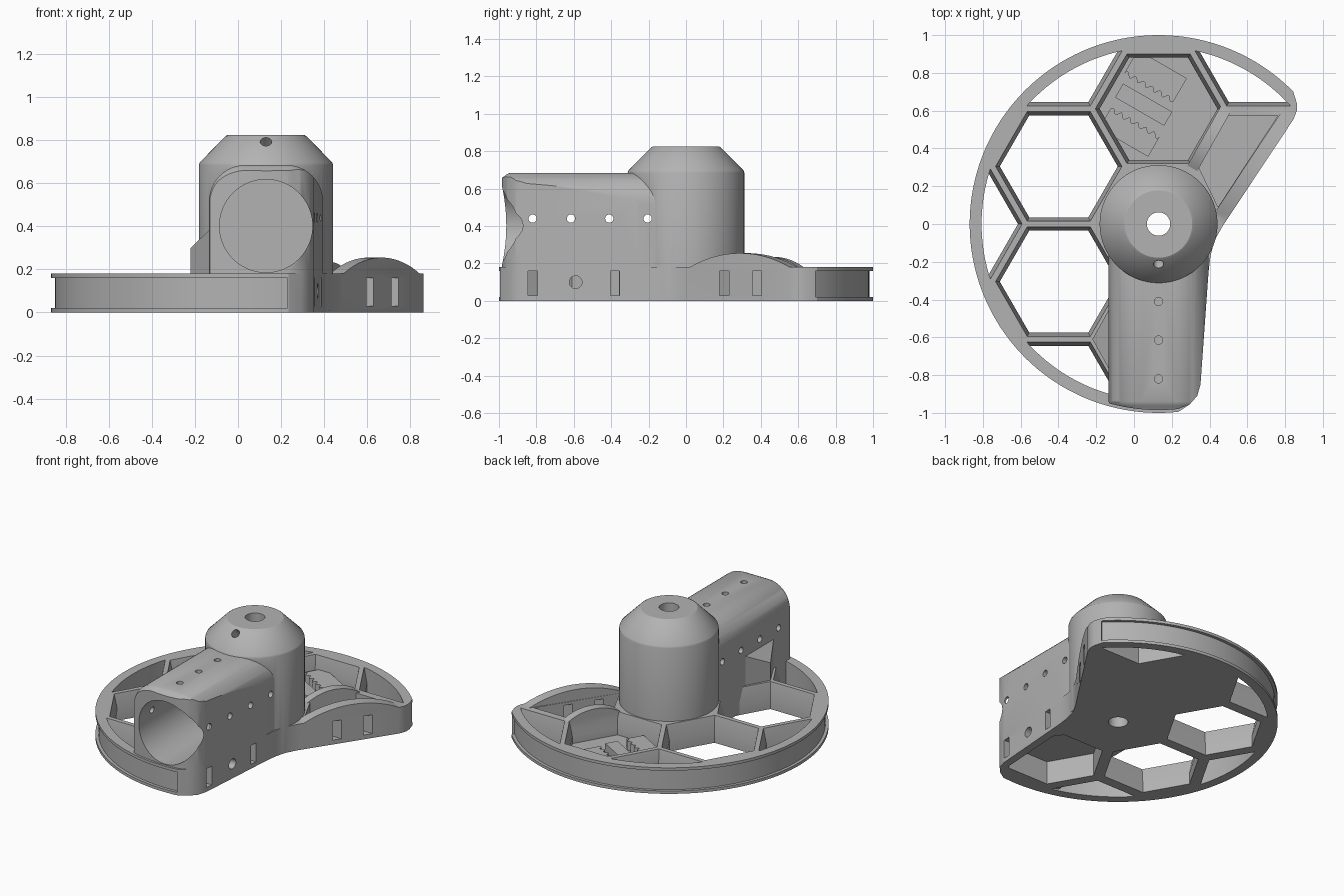
import bpy, bmesh
from math import sin, cos, pi, radians, sqrt
from mathutils import Vector

if "Cube" in bpy.data.objects:
    bpy.data.objects.remove(bpy.data.objects["Cube"])

CX, H, PITCH = 0.13, 0.18, 0.61      # hub axis x, plate height, cell pitch

grey = bpy.data.materials.new("plain grey")
grey.use_nodes = True
grey.diffuse_color = (0.45, 0.45, 0.45, 1)
grey.node_tree.nodes["Principled BSDF"].inputs["Base Color"].default_value = (0.45, 0.45, 0.45, 1)


def loft(name, rings):
    """Closed solid through rings of equal point count."""
    bm = bmesh.new()
    loops = [[bm.verts.new(p) for p in ring] for ring in rings]
    n = len(loops[0])
    for a, b in zip(loops, loops[1:]):
        for i in range(n):
            j = (i + 1) % n
            bm.faces.new((a[i], a[j], b[j], b[i]))
    bm.faces.new(loops[0])
    bm.faces.new(loops[-1])
    bmesh.ops.recalc_face_normals(bm, faces=bm.faces)
    mesh = bpy.data.meshes.new(name)
    bm.to_mesh(mesh)
    bm.free()
    mesh.materials.append(grey)
    ob = bpy.data.objects.new(name, mesh)
    bpy.context.collection.objects.link(ob)
    return ob


def prism(name, pts, z0, z1):
    return loft(name, [[(x, y, z) for x, y in pts] for z in (z0, z1)])


def rod(name, a, b, r, n=24):
    """Round rod from point a to point b."""
    a, b = Vector(a), Vector(b)
    q = (b - a).to_track_quat('Z', 'Y')
    ring = [q @ Vector((r * cos(2 * pi * i / n), r * sin(2 * pi * i / n), 0)) for i in range(n)]
    return loft(name, [[a + v for v in ring], [b + v for v in ring]])


def combine(target, tool, op):
    mod = target.modifiers.new("combine", 'BOOLEAN')
    mod.object, mod.operation, mod.solver = tool, op, 'EXACT'
    bpy.context.view_layer.objects.active = target
    bpy.ops.object.modifier_apply(modifier=mod.name)
    bpy.data.objects.remove(tool)


def arc(r, a0, a1, n):
    return [(CX + r * cos(radians(a0 + (a1 - a0) * i / n)),
             r * sin(radians(a0 + (a1 - a0) * i / n))) for i in range(n + 1)]


def outline(r):
    """Plan of the plate: big arc plus the waisted right side."""
    side = [(0.295, -0.955), (0.335, -0.91), (0.352, -0.85), (0.395, -0.25), (0.405, -0.17),
            (0.425, -0.09), (0.47, -0.01), (0.845, 0.555), (0.862, 0.6), (0.862, 0.64)]
    return arc(r, 44.5, 276, 110) + side


def cell(x, y, z0):
    """Six-sided cell cutter with a flared top, kept inside the rim."""
    rings = [[(x + r * cos(k * pi / 3), y + r * sin(k * pi / 3), z) for k in range(6)]
             for z, r in ((z0, 0.312), (0.08, 0.312), (0.2, 0.339))]
    ob = loft("cell_cutter", rings)
    combine(ob, rod("rim_limit", (CX, 0, -1), (CX, 0, 1), 0.937, 128), 'INTERSECT')
    return ob


# Plate with open cells, a floored cell and a side pocket
body = prism("pulley_arm_body", outline(1.0), 0, H)
DX = PITCH * sqrt(3) / 2
for x, y, z0 in ((CX - DX, PITCH / 2, -0.1), (CX - DX, -PITCH / 2, -0.1), (CX, PITCH, 0.03),
                 (CX - DX, 1.5 * PITCH, -0.1), (CX - DX, -1.5 * PITCH, -0.1),
                 (CX + DX, 1.5 * PITCH, -0.1), (CX - 2 * DX, 0, -0.1)):
    combine(body, cell(x, y, z0), 'DIFFERENCE')
combine(body, prism("side_pocket", [(0.5, 0.575), (0.762, 0.575), (0.445, 0.09), (0.34, 0.305)],
                    0.03, 0.3), 'DIFFERENCE')


# Arched crests on the side wall and on the inner rib
def crest(a, b, thick, rise):
    a, b = Vector(a), Vector(b)
    n = Vector((-(b - a).y, (b - a).x)).normalized() * thick
    half = (b - a).length / 2
    rad = (half * half + rise * rise) / (2 * rise)
    prof = [(a, 0.1)]
    for i in range(25):
        t = i / 24
        s = (2 * t - 1) * half
        prof.append((a.lerp(b, t), H + rise - rad + sqrt(rad * rad - s * s)))
    prof.append((b, 0.1))
    return loft("crest", [[(p.x + k * n.x, p.y + k * n.y, z) for p, z in prof] for k in (0, 1)])


combine(body, crest((0.49, 0.02), (0.845, 0.555), 0.075, 0.075), 'UNION')
combine(body, crest((0.335, 0.28), (0.515, 0.6), 0.06, 0.055), 'UNION')

# Arm: rounded section with a softened front, trimmed to the plate plan
half, top, rc = 0.265, 0.685, 0.17
section = [(-half, 0.01)]
for k, a0 in ((-1, 180), (1, 90)):
    for i in range(13):
        a = radians(a0 - 90 * i / 12)
        section.append((k * (half - rc) + rc * cos(a), top - rc + rc * sin(a)))
section.append((half, 0.01))


def section_at(y, inset):
    f = 1 - inset / half
    return [(CX + x * f, y, 0.01 + (z - 0.01) * (1 - inset / top)) for x, z in section]


arm = loft("arm", [section_at(y, d) for y, d in
                   ((-1.0, 0.035), (-0.975, 0.022), (-0.96, 0.009), (-0.94, 0), (0, 0))])
combine(arm, prism("arm_plan", outline(0.985), -0.1, 1), 'INTERSECT')
combine(body, arm, 'UNION')

# Gusset on the arm's outer side
gx = CX - half + 0.02
combine(body, loft("gusset", [[(-0.22, -0.61, 0.01), (gx, -0.42, 0.01), (gx, -0.80, 0.01)],
                              [(-0.22, -0.61, 0.3), (gx, -0.42, 0.4), (gx, -0.80, 0.4)]]), 'UNION')

# Tower with a coned top
tower = loft("tower", [[(x, y, z) for x, y in arc(r, 0, 354.375, 63)] for r, z in
                       ((0.312, 0.01), (0.312, 0.685), (0.308, 0.697), (0.188, 0.819), (0.178, 0.825))])
combine(body, tower, 'UNION')

# Rim groove
groove = prism("groove", arc(1.1, 44, 275.8, 110) + arc(0.98, 275.8, 44, 110), 0.02, 0.16)
combine(body, groove, 'DIFFERENCE')

# Bore, shaft hole and set-screw hole
combine(body, rod("bore", (CX, -1.2, 0.402), (CX, -0.12, 0.402), 0.216, 64), 'DIFFERENCE')
combine(body, rod("shaft_hole", (CX, 0, -0.1), (CX, 0, 1), 0.062, 40), 'DIFFERENCE')
combine(body, rod("screw_hole", (CX, -0.3, 0.88), (CX, -0.02, 0.6), 0.027), 'DIFFERENCE')

# Hollow below the arm
hollow = [(CX + 0.312 * cos(k * pi / 3), -PITCH + 0.312 * sin(k * pi / 3)) for k in range(1, 6)]
hollow += [(0.3, -0.86), (0.33, -0.4)]
combine(body, prism("arm_hollow", hollow, -0.1, 0.16), 'DIFFERENCE')

# Rows of small pin holes across and down into the bore
for y in (-0.82, -0.615, -0.41, -0.205):
    combine(body, rod("pin_hole", (-0.4, y, 0.44), (0.6, y, 0.44), 0.022), 'DIFFERENCE')
    if y < -0.3:
        combine(body, rod("top_hole", (CX, y, 0.4), (CX, y, 0.9), 0.022), 'DIFFERENCE')
combine(body, rod("side_hole", (0.25, -0.59, 0.1), (0.6, -0.59, 0.1), 0.034), 'DIFFERENCE')

# Tie slots through the side wall
for y, x0, x1 in ((-0.82, 0.26, 0.5), (-0.38, 0.3, 0.5), (0.205, 0.5, 0.75), (0.38, 0.6, 0.85)):
    slot = [(x0, y - 0.025), (x1, y - 0.025), (x1, y + 0.025), (x0, y + 0.025)]
    combine(body, prism("slot", slot, 0.03, 0.16), 'DIFFERENCE')

# Belt clamp in the floored cell: two toothed blocks and a bar
U, V = Vector((cos(pi / 6), -0.5)), Vector((0.5, cos(pi / 6)))


def clamp_block(name, start, depth, teeth):
    s, length = Vector(start), 0.3
    n = teeth * 8
    edge = [s + U * (length * i / n) + V * (0.012 * sin(2 * pi * i / 8) if teeth else 0)
            for i in range(n + 1)] if teeth else [s, s + U * length]
    pts = edge + [s + U * length + V * depth, s + V * depth]
    return prism(name, [(p.x, p.y) for p in pts], 0.025, 0.09)


parts = [body,
         clamp_block("upper_toothed_block", (-0.05, 0.80), 0.14, 6),
         clamp_block("lower_toothed_block", (-0.125, 0.61), -0.12, 6),
         clamp_block("clamp_bar", (-0.10, 0.67), 0.085, 0)]

bpy.ops.object.select_all(action='DESELECT')
for ob in parts:
    ob.select_set(True)
bpy.context.view_layer.objects.active = body
bpy.ops.object.shade_smooth_by_angle(angle=radians(28))
